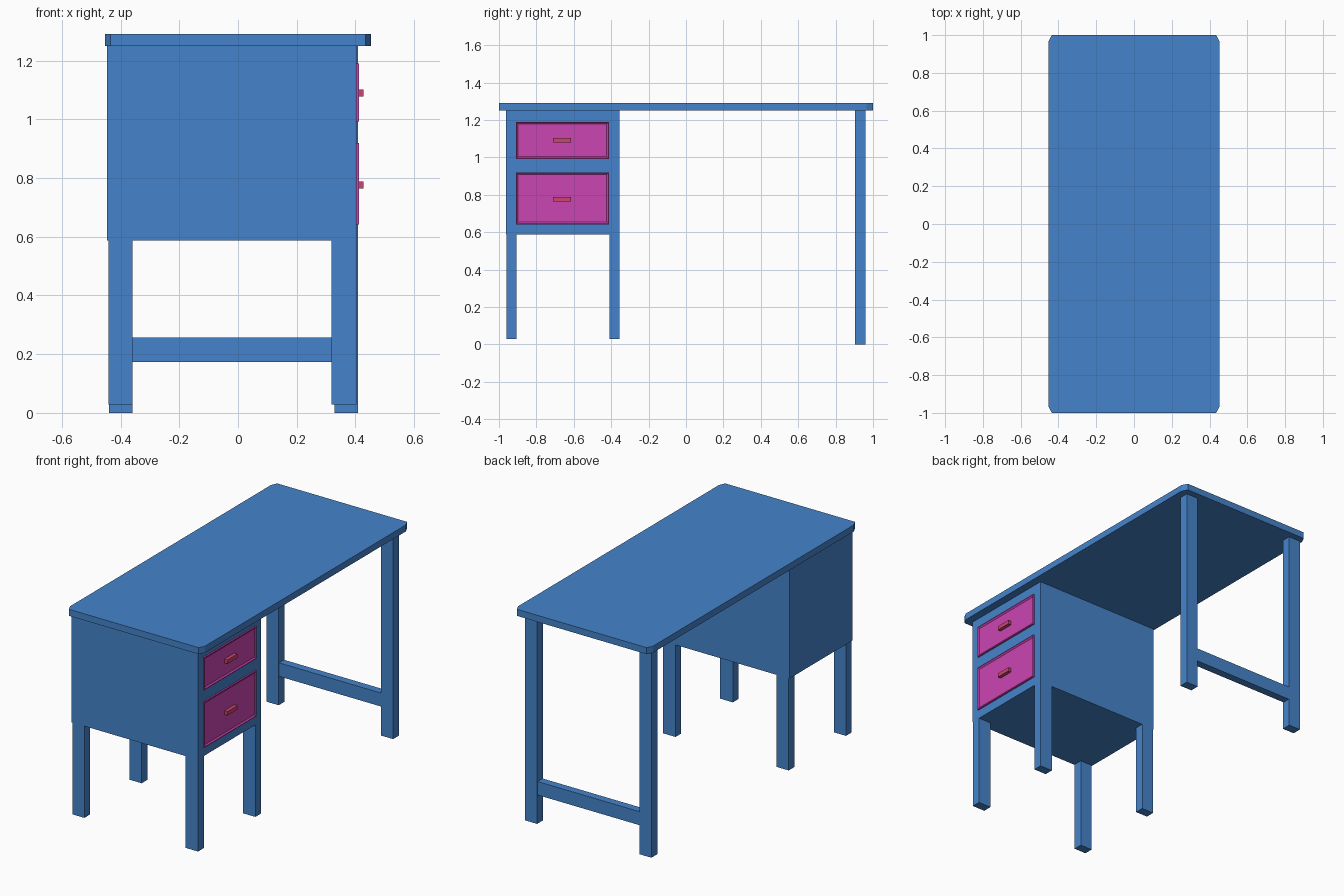
import bpy, bmesh

if "Cube" in bpy.data.objects:
    bpy.data.objects.remove(bpy.data.objects["Cube"])


def material(name, rgb):
    m = bpy.data.materials.new(name)
    m.diffuse_color = (*rgb, 1)
    m.use_nodes = True
    m.node_tree.nodes["Principled BSDF"].inputs["Base Color"].default_value = m.diffuse_color
    return m


BLUE = material("blue_paint", (0.06, 0.23, 0.60))
PINK = material("pink_drawer", (0.60, 0.06, 0.45))
RED = material("red_handle", (0.60, 0.06, 0.16))


def finish(name, bm, mat):
    bmesh.ops.recalc_face_normals(bm, faces=bm.faces[:])
    me = bpy.data.meshes.new(name)
    bm.to_mesh(me)
    bm.free()
    me.materials.append(mat)
    ob = bpy.data.objects.new(name, me)
    bpy.context.collection.objects.link(ob)
    return ob


def box_bm(x, y, z):
    bm = bmesh.new()
    bmesh.ops.create_cube(bm, size=1)
    for v in bm.verts:
        v.co = [r[0] if c < 0 else r[1] for c, r in zip(v.co, (x, y, z))]
    return bm


def box(name, x, y, z, mat=BLUE):
    return finish(name, box_bm(x, y, z), mat)


# Table top with clipped corners
X, Y, CX, CY = 0.453, 1.0, 0.018, 0.035
outline = [(X - CX, -Y), (X, -Y + CY), (X, Y - CY), (X - CX, Y),
           (-X + CX, Y), (-X, Y - CY), (-X, -Y + CY), (-X + CX, -Y)]
bm = bmesh.new()
face = bm.faces.new([bm.verts.new((x, y, 1.25)) for x, y in outline])
ext = bmesh.ops.extrude_face_region(bm, geom=[face], use_keep_orig=True)
bmesh.ops.translate(bm, vec=(0, 0, 0.04),
                    verts=[g for g in ext["geom"] if isinstance(g, bmesh.types.BMVert)])
finish("table_top", bm, BLUE)

# Drawer cabinet on four short legs
box("cabinet", (-0.446, 0.404), (-0.963, -0.355), (0.587, 1.25))
for side, x in (("back", (-0.441, -0.36)), ("front", (0.319, 0.404))):
    for end, y in (("outer", (-0.96, -0.905)), ("inner", (-0.41, -0.355))):
        box(f"cabinet_leg_{side}_{end}", x, y, (0.028, 0.587))

# Trestle at the far end
for side, x in (("back", (-0.44, -0.36)), ("front", (0.328, 0.409))):
    box(f"long_leg_{side}", x, (0.904, 0.96), (0, 1.25))
box("stretcher", (-0.36, 0.328), (0.908, 0.956), (0.174, 0.256))

# Drawer fronts with a raised rim around a sunken panel, plus handles
for name, z, hz in (("upper", (0.992, 1.19), 1.09), ("lower", (0.642, 0.92), 0.777)):
    bm = box_bm((0.39, 0.413), (-0.91, -0.411), z)
    front = max(bm.faces, key=lambda f: f.calc_center_median().x)
    bmesh.ops.inset_region(bm, faces=[front], thickness=0.006)
    bmesh.ops.inset_region(bm, faces=[front], thickness=0.012)
    bmesh.ops.translate(bm, vec=(-0.007, 0, 0), verts=front.verts[:])
    finish(f"drawer_{name}", bm, PINK)
    box(f"handle_{name}", (0.404, 0.427), (-0.71, -0.615), (hz - 0.012, hz + 0.012), RED)
